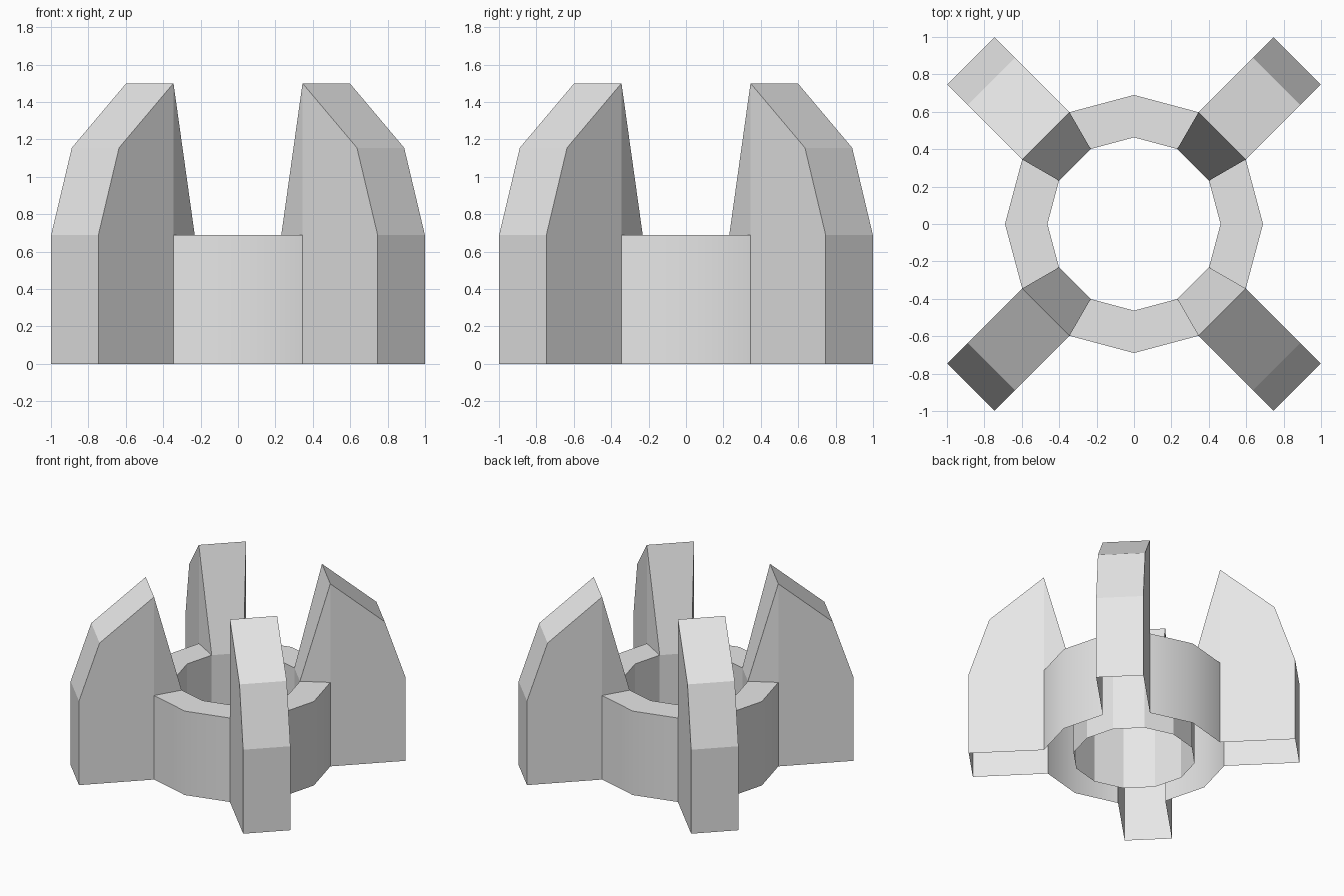
import bpy, bmesh, math
from mathutils import Vector

if "Cube" in bpy.data.objects:
    bpy.data.objects.remove(bpy.data.objects["Cube"])

grey = bpy.data.materials.new("light grey")
grey.diffuse_color = (0.8, 0.8, 0.8, 1)
grey.use_nodes = True
grey.node_tree.nodes["Principled BSDF"].inputs["Base Color"].default_value = grey.diffuse_color

R_OUT, R_IN, RING_H = 0.69, 0.463, 0.69


def finish(bm, name):
    bmesh.ops.recalc_face_normals(bm, faces=bm.faces[:])
    mesh = bpy.data.meshes.new(name)
    bm.to_mesh(mesh)
    bm.free()
    mesh.materials.append(grey)
    obj = bpy.data.objects.new(name, mesh)
    bpy.context.collection.objects.link(obj)
    return obj


# Hollow twelve-sided collar, open underneath; gaps in the skin where the fins join
bm = bmesh.new()


def loop(radius, z):
    return [bm.verts.new((radius * math.cos(math.radians(30 * i)),
                          radius * math.sin(math.radians(30 * i)), z)) for i in range(12)]


in_low, in_top = loop(R_IN, 0), loop(R_IN, RING_H)
out_low, out_top = loop(R_OUT, 0), loop(R_OUT, RING_H)
for i in range(12):
    j = (i + 1) % 12
    bm.faces.new((in_low[j], in_low[i], in_top[i], in_top[j]))
    if i % 3 != 1:
        bm.faces.new((in_top[j], in_top[i], out_top[i], out_top[j]))
        wall = bm.faces.new((out_low[i], out_low[j], out_top[j], out_top[i]))
        wall.smooth = True
finish(bm, "collar")

# Four diagonal fins: (distance from centre, height) along the outer edge
c, s = math.cos(math.radians(15)), math.sin(math.radians(15))
PEAK_R, HALF_W = R_OUT * c, R_OUT * s
EDGE = [(PEAK_R, 1.5), (1.078, 1.155), (1.234, 0.69), (1.234, 0)]

for k in range(4):
    a = math.radians(45 + 90 * k)
    along, across = Vector((math.cos(a), math.sin(a), 0)), Vector((-math.sin(a), math.cos(a), 0))
    bm = bmesh.new()

    def side(sign):
        def v(r, z, w):
            p = along * r + across * (w * sign)
            return bm.verts.new((p.x, p.y, z))
        edge = [v(r, z, HALF_W) for r, z in EDGE]
        mid = v(PEAK_R, RING_H, HALF_W)
        low = v(PEAK_R, 0, HALF_W)
        toe = v(R_IN * c, RING_H, R_IN * s)
        bm.faces.new(edge + [low, mid])          # flat cheek
        bm.faces.new((edge[0], mid, toe))        # wedge above the collar
        return [toe] + edge

    left, right = side(1), side(-1)
    for i in range(4):                           # inner slope, outer slopes, end
        bm.faces.new((left[i], left[i + 1], right[i + 1], right[i]))
    finish(bm, f"fin_{k + 1}")
